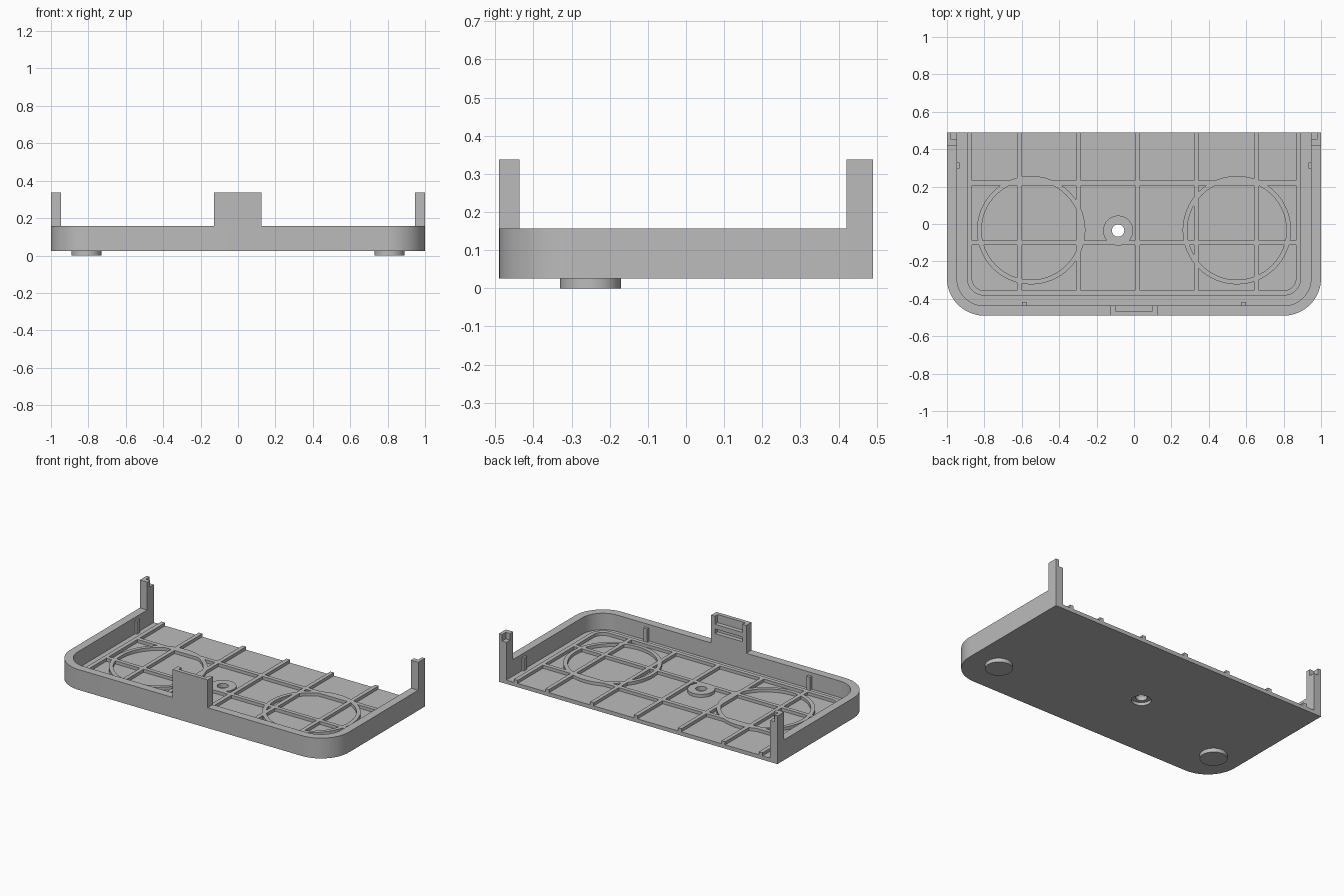
import bpy, bmesh
from math import cos, sin, pi

cube = bpy.data.objects.get("Cube")
if cube:
    bpy.data.objects.remove(cube, do_unlink=True)

grey = bpy.data.materials.new("matte grey")
grey.use_nodes = True
grey.diffuse_color = (0.5, 0.5, 0.5, 1)
grey.node_tree.nodes["Principled BSDF"].inputs["Base Color"].default_value = (0.5, 0.5, 0.5, 1)

HALF_X, HALF_Y, CORNER = 1.0, 0.49, 0.2
BASE, FLOOR, RIB, RIM, TOP = 0.025, 0.05, 0.07, 0.157, 0.338
HOLE = (-0.085, -0.035)


def add_object(name, mesh):
    mesh.materials.clear()
    mesh.materials.append(grey)
    obj = bpy.data.objects.new(name, mesh)
    bpy.context.collection.objects.link(obj)
    bpy.ops.object.select_all(action='DESELECT')
    obj.select_set(True)
    bpy.context.view_layer.objects.active = obj
    bpy.ops.object.shade_smooth_by_angle(angle=pi / 6)
    return obj


def plate(name, loops, z0, z1):
    """Extrude flat loops (inner loops become holes) between two heights."""
    curve = bpy.data.curves.new(name, 'CURVE')
    curve.dimensions, curve.fill_mode = '2D', 'BOTH'
    curve.extrude = (z1 - z0) / 2
    for loop in loops:
        spline = curve.splines.new('POLY')
        spline.points.add(len(loop) - 1)
        spline.use_cyclic_u = True
        for point, (x, y) in zip(spline.points, loop):
            point.co = (x, y, 0, 1)
    temp = bpy.data.objects.new("temp", curve)
    bpy.context.collection.objects.link(temp)
    depsgraph = bpy.context.evaluated_depsgraph_get()
    mesh = bpy.data.meshes.new_from_object(temp.evaluated_get(depsgraph))
    bpy.data.objects.remove(temp, do_unlink=True)
    bm = bmesh.new()
    bm.from_mesh(mesh)
    bmesh.ops.remove_doubles(bm, verts=bm.verts, dist=0.0001)
    bmesh.ops.translate(bm, verts=bm.verts, vec=(0, 0, (z0 + z1) / 2))
    bmesh.ops.recalc_face_normals(bm, faces=bm.faces)
    bm.to_mesh(mesh)
    bm.free()
    return add_object(name, mesh)


def boxes(name, bounds):
    """One object made of boxes given as (x0, x1, y0, y1, z0, z1)."""
    bm = bmesh.new()
    for x0, x1, y0, y1, z0, z1 in bounds:
        verts = bmesh.ops.create_cube(bm, size=1)["verts"]
        bmesh.ops.scale(bm, verts=verts, vec=(abs(x1 - x0), y1 - y0, z1 - z0))
        bmesh.ops.translate(bm, verts=verts,
                            vec=((x0 + x1) / 2, (y0 + y1) / 2, (z0 + z1) / 2))
    mesh = bpy.data.meshes.new(name)
    bm.to_mesh(mesh)
    bm.free()
    return add_object(name, mesh)


def outline(inset):
    """U-shaped path: straight open back, two rounded front corners."""
    x, y, r = HALF_X - inset, HALF_Y - inset, CORNER - inset
    angles = [pi / 2 * i / 16 for i in range(17)]
    left = [(-x + r - r * cos(a), -y + r - r * sin(a)) for a in angles]
    right = [(-px, py) for px, py in reversed(left)]
    return [(-x, HALF_Y)] + left + right + [(x, HALF_Y)]


def circle(center, r, n=64):
    return [(center[0] + r * cos(2 * pi * i / n), center[1] + r * sin(2 * pi * i / n))
            for i in range(n)]


# Tray shell: floor with screw recess, wall on three sides
plate("floor", [outline(0.053), circle(HOLE, 0.057)], BASE, FLOOR)
plate("wall", [outline(0) + outline(0.053)[::-1]], BASE, RIM)
plate("screw_boss", [circle(HOLE, 0.08), circle(HOLE, 0.033)], FLOOR - 0.006, RIB)

# Floor ribs
plate("border_rib", [outline(0.107) + outline(0.134)[::-1]], FLOOR, RIB)
ribs = [(x - 0.013, x + 0.013, -0.36, HALF_Y, FLOOR, RIB)
        for x in (-0.612, -0.297, 0.333, 0.654)]
ribs += [(-0.87, 0.87, 0.205, 0.232, FLOOR, RIB)]
# The ribs next to the screw hole stay clear of it
ribs += [(0.005, 0.032, -0.36, HALF_Y, FLOOR, RIB),
         (-0.87, 0.87, -0.113, -0.087, FLOOR, RIB)]
boxes("floor_ribs", ribs)
for side, x in (("right", -0.55), ("left", 0.55)):
    center = (x, -0.033)
    plate(side + "_ring_rib", [circle(center, 0.29), circle(center, 0.265)], FLOOR, RIB)

# Front clip tab with a pocket and a groove on the inner side
back, web, inner = -HALF_Y, -0.465, -0.437
boxes("front_tab", [
    (-0.127, 0.125, back, web, RIM, TOP),
    (-0.127, -0.1, web, inner, RIM, TOP),
    (0.098, 0.125, web, inner, RIM, TOP),
    (-0.1, 0.098, web, inner, RIM, 0.225),
    (-0.1, 0.098, web, inner, 0.255, 0.285),
])

for side, s in (("right", -1), ("left", 1)):
    # Rear corner posts, notched at the inner top
    boxes(side + "_rear_post", [
        (s * 0.978, s, 0.421, HALF_Y, RIM, TOP),
        (s * 0.947, s * 0.978, 0.421, 0.452, RIM, TOP),
        (s * 0.947, s * 0.978, 0.452, HALF_Y, RIM, 0.295),
    ])
    # Small locating pins on the inner wall
    boxes(side + "_wall_pins", [
        (s * 0.934, s * 0.95, 0.298, 0.33, FLOOR, 0.135),
        (s * 0.572, s * 0.598, -0.44, -0.418, FLOOR, 0.135),
    ])
    # Round feet
    plate(side + "_foot", [circle((s * 0.81, -0.25), 0.08)], 0, BASE)
